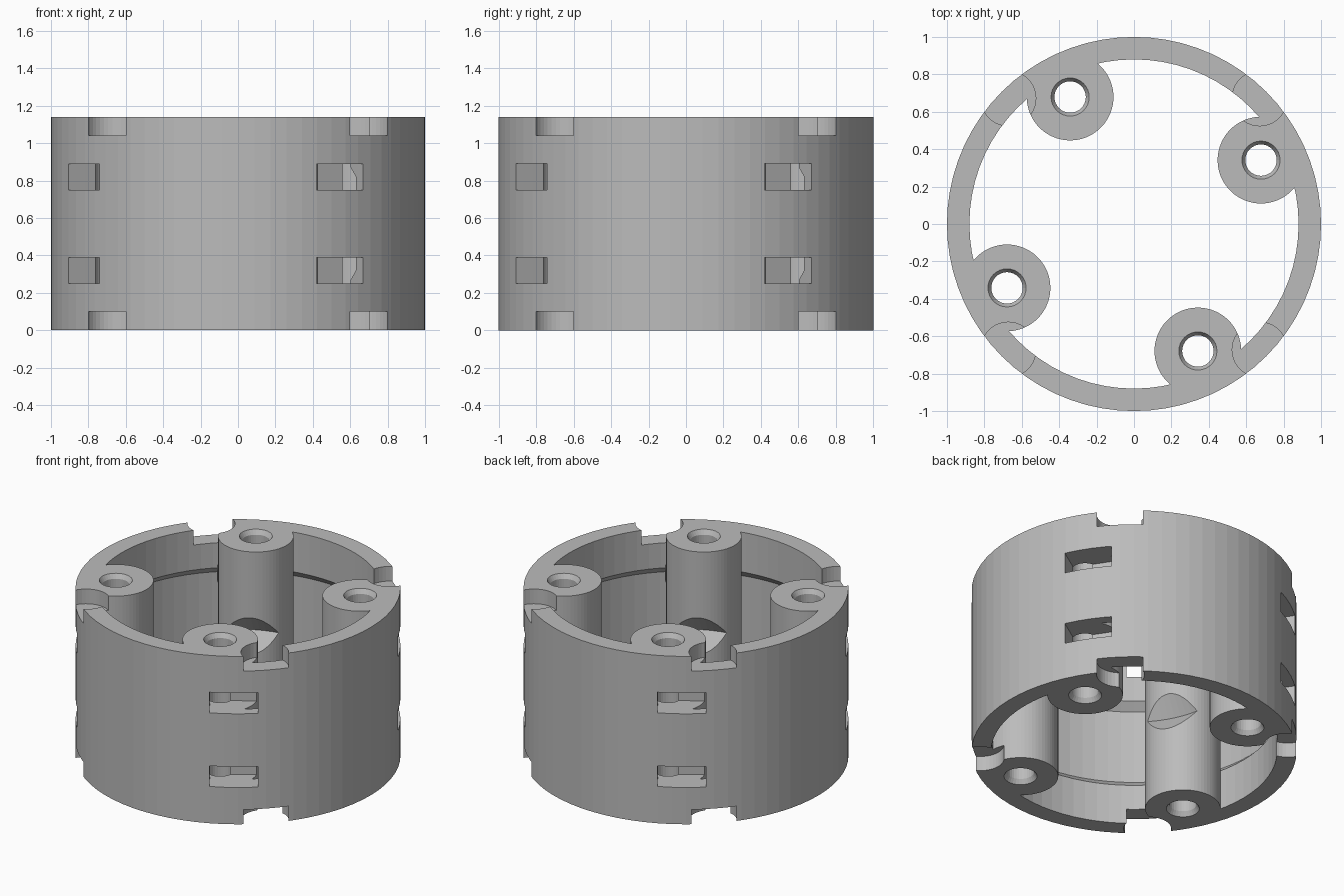
import bpy, bmesh, math
from mathutils import Matrix, Vector

cube = bpy.data.objects.get("Cube")
if cube:
    bpy.data.objects.remove(cube, do_unlink=True)

H = 1.14
MID = H / 2
BOSS_R, BOSS_ANGLE = 0.76, math.radians(26.7)

grey = bpy.data.materials.new("plain_grey")
grey.use_nodes = True
grey.diffuse_color = (0.5, 0.5, 0.5, 1)
grey.node_tree.nodes["Principled BSDF"].inputs["Base Color"].default_value = grey.diffuse_color


def polar(radius, angle, z=0):
    return Vector((radius * math.cos(angle), radius * math.sin(angle), z))


def make(name, bm):
    bmesh.ops.recalc_face_normals(bm, faces=bm.faces)
    mesh = bpy.data.meshes.new(name)
    bm.to_mesh(mesh)
    bm.free()
    ob = bpy.data.objects.new(name, mesh)
    mesh.materials.append(grey)
    bpy.context.collection.objects.link(ob)
    return ob


def lathe(bm, profile, segments, center=Vector((0, 0, 0)), closed=False):
    """Turn (radius, z) points around z; open profiles get end caps."""
    rings = [[bm.verts.new(center + polar(r, math.tau * i / segments, z))
              for i in range(segments)] for r, z in profile]
    pairs = list(zip(rings, rings[1:] + rings[:1])) if closed else list(zip(rings, rings[1:]))
    for a, b in pairs:
        for i in range(segments):
            j = (i + 1) % segments
            bm.faces.new((a[i], a[j], b[j], b[i]))
    if not closed:
        bm.faces.new(rings[0])
        bm.faces.new(rings[-1])


def combine(target, tool, operation):
    mod = target.modifiers.new(operation, "BOOLEAN")
    mod.operation, mod.solver, mod.object = operation, "EXACT", tool
    mod.use_self = False
    tool.hide_render = True
    tool.hide_set(True)
    bpy.context.view_layer.objects.active = target
    bpy.ops.object.modifier_apply(modifier=mod.name)
    bpy.data.objects.remove(tool, do_unlink=True)


# Outer wall with a shallow chamfered recess inside
bm = bmesh.new()
lathe(bm, [(1, 0), (1, H), (0.88, H), (0.88, 0.87), (0.93, 0.82),
           (0.93, H - 0.82), (0.88, H - 0.87), (0.88, 0)], 72, closed=True)
body = make("ring_housing", bm)

# Four screw bosses
bm = bmesh.new()
for k in range(4):
    lathe(bm, [(0.232, 0), (0.232, H)], 64, polar(BOSS_R, BOSS_ANGLE + k * math.pi / 2))
combine(body, make("screw_bosses", bm), "UNION")

# Central double cone that grooves the inner side of each boss
bm = bmesh.new()
lathe(bm, [(0.5, MID - 0.16), (0.62, MID), (0.5, MID + 0.16)], 96)
combine(body, make("groove_cutter", bm), "DIFFERENCE")

# Countersunk through holes
bm = bmesh.new()
for k in range(4):
    lathe(bm, [(0.11, -0.01), (0.102, 0), (0.084, 0.03), (0.084, H - 0.03),
               (0.102, H), (0.11, H + 0.01)], 32, polar(BOSS_R, BOSS_ANGLE + k * math.pi / 2))
combine(body, make("hole_cutter", bm), "DIFFERENCE")

# Round notches on both rims
bm = bmesh.new()
for k in range(4):
    for low in (-0.1, H - 0.1):
        lathe(bm, [(0.147, low), (0.147, low + 0.2)], 40,
              polar(0.95, math.pi / 4 + k * math.pi / 2))
combine(body, make("notch_cutter", bm), "DIFFERENCE")

# Nut pockets opening through the wall
bm = bmesh.new()
for k in range(4):
    angle = math.radians(33.45) + k * math.pi / 2
    for z in (0.32, H - 0.32):
        bmesh.ops.create_cube(bm, size=1, matrix=(
            Matrix.Translation(polar(0.958, angle, z)) @ Matrix.Rotation(angle, 4, "Z")
            @ Matrix.Diagonal((0.3, 0.3, 0.14, 1))))
combine(body, make("pocket_cutter", bm), "DIFFERENCE")

bpy.ops.object.select_all(action="DESELECT")
body.select_set(True)
bpy.context.view_layer.objects.active = body
bpy.ops.object.shade_flat()
